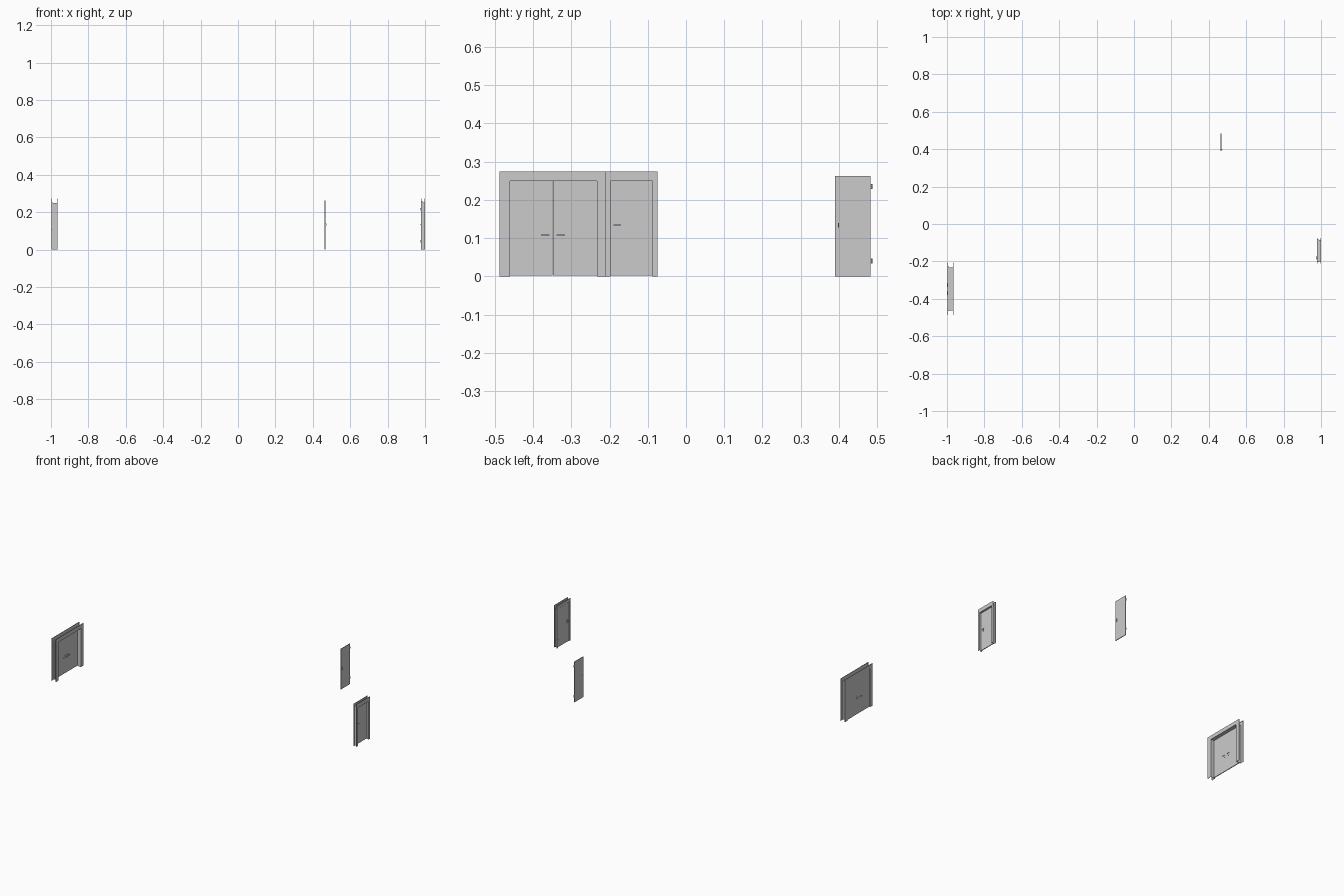
import bpy, bmesh
from mathutils import Vector

if "Cube" in bpy.data.objects:
    bpy.data.objects.remove(bpy.data.objects["Cube"])


def finish(name, bm):
    bmesh.ops.recalc_face_normals(bm, faces=bm.faces)
    me = bpy.data.meshes.new(name)
    bm.to_mesh(me)
    bm.free()
    ob = bpy.data.objects.new(name, me)
    bpy.context.collection.objects.link(ob)
    return ob


def add_box(bm, x, y, z):
    vs = bmesh.ops.create_cube(bm, size=1)["verts"]
    for v in vs:
        v.co = Vector([(a + b) / 2 + c * (b - a) for c, (a, b) in zip(v.co, (x, y, z))])


def box(name, x, y, z):
    bm = bmesh.new()
    add_box(bm, x, y, z)
    return finish(name, bm)


def cylinder(name, x, y, z, r, axis_z=True):
    # round pin along z, spanning z = (low, high)
    bm = bmesh.new()
    vs = bmesh.ops.create_cone(bm, cap_ends=True, segments=12, radius1=r, radius2=r,
                               depth=z[1] - z[0])["verts"]
    bmesh.ops.translate(bm, verts=vs, vec=(x, y, sum(z) / 2))
    ob = finish(name, bm)
    bpy.ops.object.select_all(action='DESELECT')
    bpy.context.view_layer.objects.active = ob
    ob.select_set(True)
    bpy.ops.object.shade_smooth_by_angle()
    return ob


def frame(name, x, y, top, side_w, head_w):
    # folded sheet profile: (fraction across the face, depth along x), open to the wall side
    d, t, lip, rab = x[1] - x[0], 0.0012, 0.004, 0.009
    s = t / side_w
    r = 0.003 / side_w
    prof = [(0, 0), (1 - r, 0), (1 - r, rab), (1, rab), (1, d), (0, d), (0, d - lip),
            (s, d - lip), (s, d - t), (1 - s, d - t), (1 - s, rab + t), (1 - r - s, rab + t),
            (1 - r - s, t), (s, t), (s, lip), (0, lip)]
    bm = bmesh.new()
    rings = []
    for left, up in ((1, 0), (1, 1), (0, 1), (0, 0)):
        rings.append([bm.verts.new((x[0] + v,
                                    y[0] + u * side_w if left else y[1] - u * side_w,
                                    top - u * head_w if up else 0)) for u, v in prof])
    n = len(prof)
    for a, b in zip(rings, rings[1:]):
        for i in range(n):
            bm.faces.new((a[i], a[(i + 1) % n], b[(i + 1) % n], b[i]))
    bm.faces.new(rings[0])
    bm.faces.new(rings[-1])
    return finish(name, bm)


def lever_handle(name, x, y, z, tip, half_h, out=0.006):
    # plate, neck and lever on both faces of a leaf
    bm = bmesh.new()
    mid = (y[0] + y[1]) / 2
    root = y[0] if tip > mid else y[1]
    for face, sgn in ((x[0], -1), (x[1], 1)):
        def span(a, b):
            return tuple(sorted((face + sgn * a, face + sgn * b)))
        add_box(bm, span(0, 0.0012), y, (z - half_h, z + half_h))
        add_box(bm, span(0.001, out - 0.001), (mid - 0.0013, mid + 0.0013), (z - 0.0013, z + 0.0013))
        add_box(bm, span(out - 0.002, out), tuple(sorted((root, tip))), (z - 0.0013, z + 0.0013))
    return finish(name, bm)


def hinges(name, x, y, heights):
    for i, z in enumerate(heights):
        cylinder(f"{name}_{i + 1}", x, y, (z - 0.0065, z + 0.0065), 0.0018)


# double door with its frame
frame("double_frame", (-0.998, -0.965), (-0.4875, -0.205), 0.274, 0.0275, 0.025)
leaf_x = (-0.9945, -0.9895)
box("double_leaf_left", leaf_x, (-0.4625, -0.3491), (0.003, 0.2515))
box("double_leaf_right", leaf_x, (-0.3479, -0.2300), (0.003, 0.2515))
lever_handle("double_handle_left", leaf_x, (-0.367, -0.357), 0.108, -0.379, 0.0125, 0.0055)
lever_handle("double_handle_right", leaf_x, (-0.338, -0.328), 0.108, -0.316, 0.0125, 0.0055)
hinges("double_hinge_left", -0.9955, -0.4622, (0.045, 0.13, 0.215))
hinges("double_hinge_right", -0.9955, -0.2303, (0.045, 0.13, 0.215))

# single door with its frame
frame("single_frame", (0.978, 1.0), (-0.211, -0.075), 0.274, 0.013, 0.025)
leaf_x = (0.9795, 0.9845)
box("single_leaf", leaf_x, (-0.2003, -0.0857), (0.003, 0.2525))
lever_handle("single_handle", leaf_x, (-0.190, -0.181), 0.134, -0.170, 0.0115)
hinges("single_hinge", 0.9788, -0.086, (0.045, 0.215))

# loose door leaf with pull and edge hinges
box("loose_leaf", (0.463, 0.467), (0.390, 0.482), (0, 0.262))
box("loose_leaf_pull_plate", (0.462, 0.468), (0.396, 0.402), (0.123, 0.144))
box("loose_leaf_pull", (0.467, 0.473), (0.3975, 0.4005), (0.128, 0.139))
for k, hz in enumerate((0.0405, 0.235)):
    box(f"loose_hinge_plate_{k + 1}", (0.4645, 0.4655), (0.481, 0.486), (hz - 0.006, hz + 0.006))
hinges("loose_hinge_pin", 0.465, 0.4857, (0.0405, 0.235))
